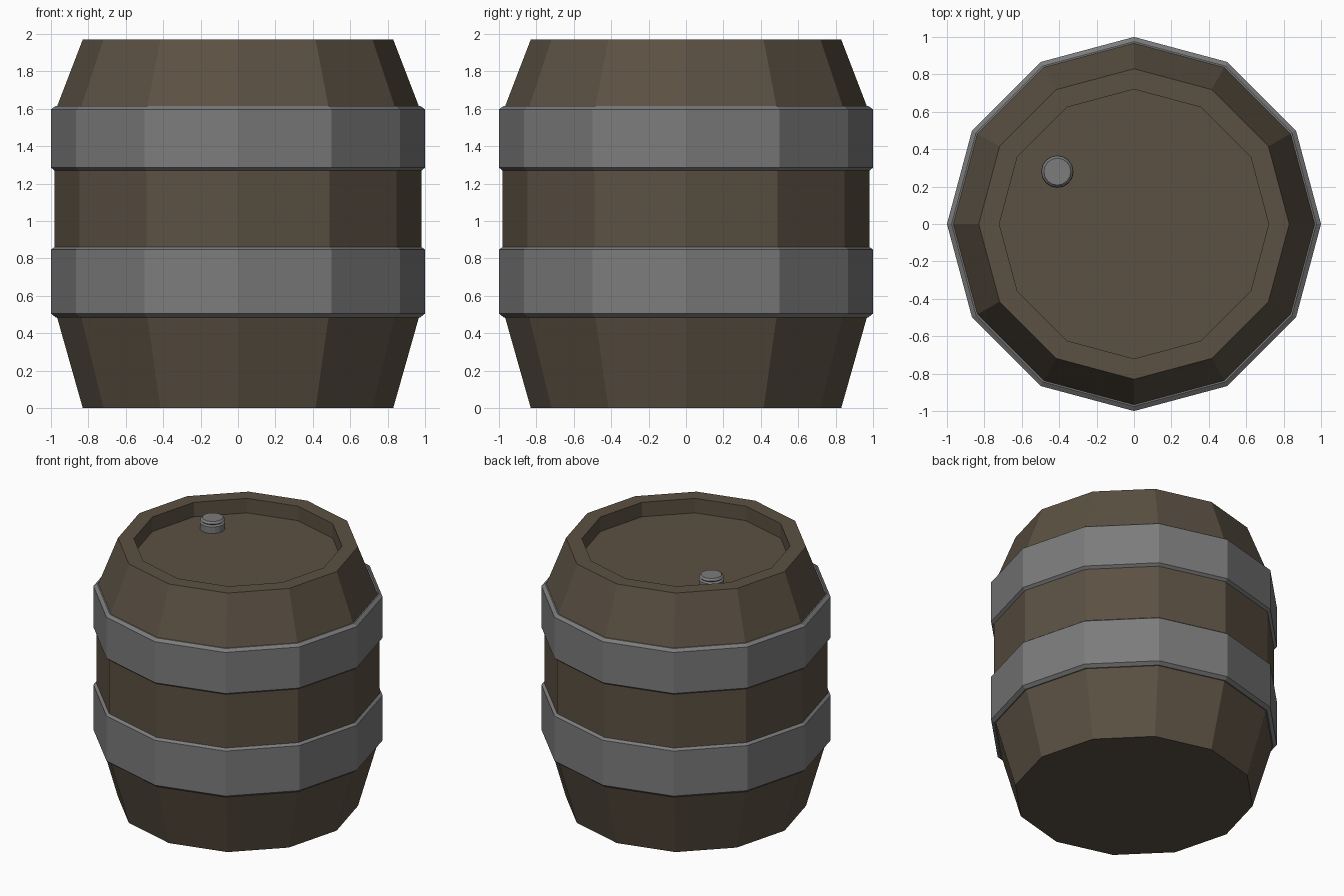
import bpy
import bmesh
from math import cos, sin, tau

cube = bpy.data.objects.get("Cube")
if cube:
    bpy.data.objects.remove(cube, do_unlink=True)


def make_material(name, rgb):
    mat = bpy.data.materials.new(name)
    mat.use_nodes = True
    mat.diffuse_color = (*rgb, 1)
    mat.node_tree.nodes["Principled BSDF"].inputs["Base Color"].default_value = (*rgb, 1)
    return mat


def lathe(name, profile, mat, sides=12, closed=False, centre=(0, 0)):
    """Turn a (radius, height) profile into flat facets; open profiles get end caps."""
    bm = bmesh.new()
    rings = [[bm.verts.new((centre[0] + r * cos(tau * i / sides),
                            centre[1] + r * sin(tau * i / sides), z))
              for i in range(sides)] for r, z in profile]
    pairs = list(zip(rings, rings[1:]))
    if closed:
        pairs.append((rings[-1], rings[0]))
    else:
        bm.faces.new(rings[0])
        bm.faces.new(rings[-1])
    for low, high in pairs:
        for i in range(sides):
            j = (i + 1) % sides
            bm.faces.new((low[i], low[j], high[j], high[i]))
    bmesh.ops.recalc_face_normals(bm, faces=bm.faces)
    mesh = bpy.data.meshes.new(name)
    bm.to_mesh(mesh)
    bm.free()
    mesh.materials.append(mat)
    obj = bpy.data.objects.new(name, mesh)
    bpy.context.collection.objects.link(obj)
    return obj


wood = make_material("dark_wood", (0.105, 0.082, 0.056))
metal = make_material("grey_metal", (0.2, 0.2, 0.2))

# Barrel body with a recessed lid
lid_z = 1.86
lathe("barrel_body", [(0.83, 0), (0.98, 0.53), (0.98, 1.58), (0.83, 1.97),
                      (0.72, 1.97), (0.72, lid_z)], wood)

# Bevelled metal hoops
for name, bottom, top in (("lower_hoop", 0.485, 0.865), ("upper_hoop", 1.265, 1.615)):
    lathe(name, [(0.94, bottom), (0.975, bottom), (1, bottom + 0.02),
                 (1, top - 0.018), (0.975, top), (0.94, top)], metal, closed=True)

# Bung on the lid
lathe("bung", [(0.087, lid_z - 0.01), (0.087, lid_z + 0.05), (0.075, lid_z + 0.06),
               (0.085, lid_z + 0.07), (0.072, lid_z + 0.085)],
      metal, sides=16, centre=(-0.41, 0.28))
